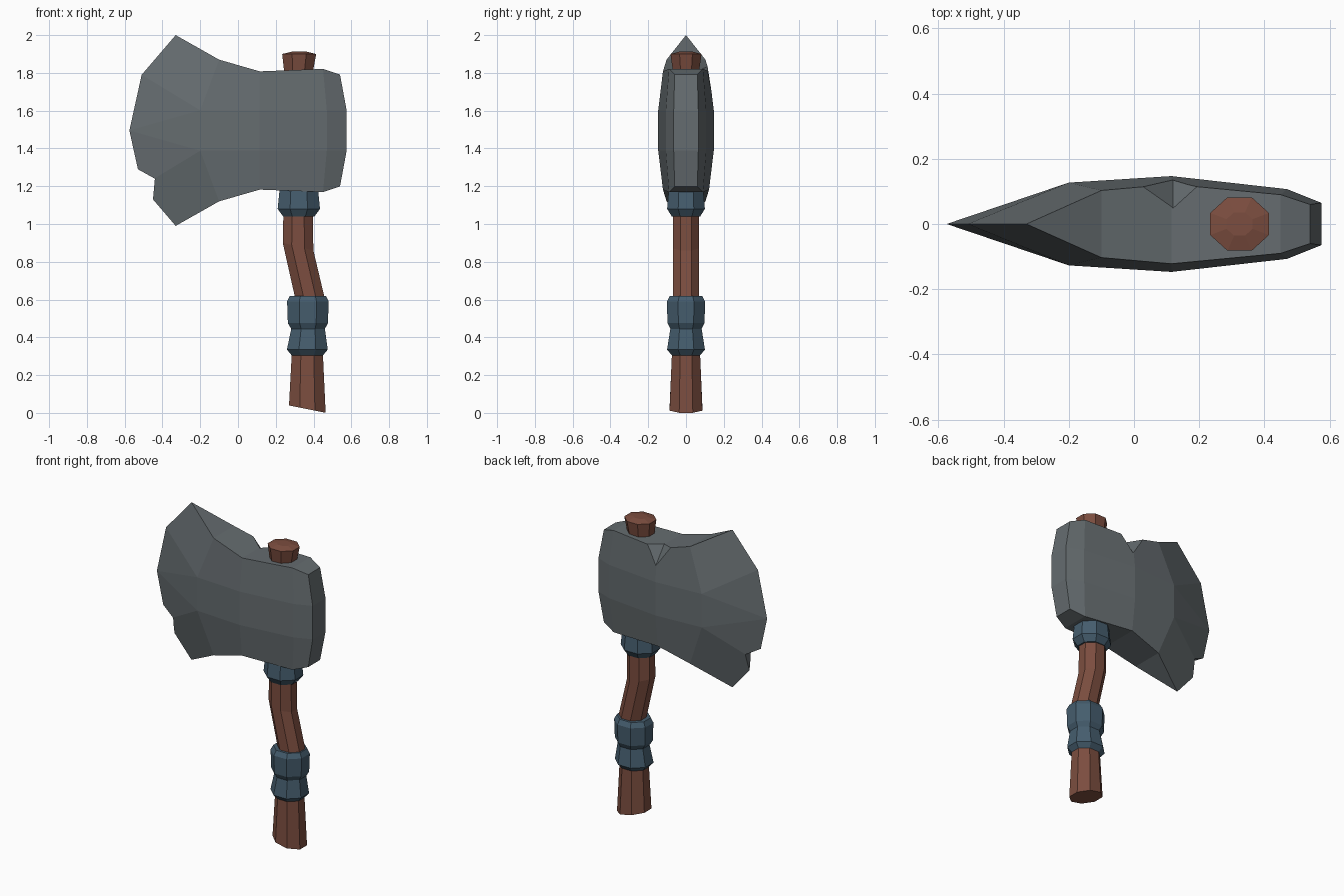
import bpy, bmesh, math

if "Cube" in bpy.data.objects:
    bpy.data.objects.remove(bpy.data.objects["Cube"])


def material(name, rgb):
    m = bpy.data.materials.new(name)
    m.diffuse_color = (*rgb, 1)
    m.use_nodes = True
    m.node_tree.nodes["Principled BSDF"].inputs["Base Color"].default_value = m.diffuse_color
    return m


STEEL = material("dark_steel", (0.13, 0.15, 0.16))
WOOD = material("wood", (0.20, 0.075, 0.05))
WRAP = material("blue_wrap", (0.06, 0.11, 0.155))


def finish(name, bm, mat=None):
    bmesh.ops.recalc_face_normals(bm, faces=bm.faces)
    me = bpy.data.meshes.new(name)
    bm.to_mesh(me)
    bm.free()
    ob = bpy.data.objects.new(name, me)
    bpy.context.collection.objects.link(ob)
    if mat:
        me.materials.append(mat)
    return ob


def octagon_loft(name, rings, mat):
    """Each ring: (x centre, half width x, half width y, z, rise of z per unit x)."""
    bm = bmesh.new()
    k = 1 / math.cos(math.pi / 8)
    loops = []
    for cx, rx, ry, z, tilt in rings:
        loop = []
        for i in range(8):
            a = math.pi / 8 + i * math.pi / 4
            dx = rx * k * math.cos(a)
            loop.append(bm.verts.new((cx + dx, ry * k * math.sin(a), z + dx * tilt)))
        loops.append(loop)
    for lo, hi in zip(loops, loops[1:]):
        for i in range(8):
            j = (i + 1) % 8
            bm.faces.new((lo[i], lo[j], hi[j], hi[i]))
    bm.faces.new(loops[0][::-1])
    bm.faces.new(loops[-1])
    return finish(name, bm, mat)


# Axe head: four columns (x mid, y mid, x end, y end, half height) and a cutting edge
ZC, MID = 1.495, 0.107
COLUMNS = [(-0.20, 0.127, -0.10, 0.103, 0.375), (0.115, 0.147, 0.115, 0.122, 0.313),
           (0.47, 0.107, 0.45, 0.09, 0.326), (0.575, 0.065, 0.54, 0.06, 0.296)]
EDGE = [(-0.33, 0.505), (-0.51, 0.295), (-0.575, 0), (-0.51, -0.295), (-0.33, -0.505)]

bm = bmesh.new()
edge = [bm.verts.new((x, 0, ZC + dz)) for x, dz in EDGE]
sides = []
for s in (-1, 1):
    cols = [[bm.verts.new((x, s * y, ZC + dz)) for x, y, dz in
             ((xe, ye, h), (xm, ym, MID), (xm, ym, -MID), (xe, ye, -h))]
            for xm, ym, xe, ye, h in COLUMNS]
    sides.append(cols)
    for a, b in zip(cols, cols[1:]):
        for i in range(3):
            bm.faces.new((a[i], a[i + 1], b[i + 1], b[i]))
    c, e = cols[0], edge
    for f in ((e[0], e[1], c[1], c[0]), (e[1], e[2], c[1]), (e[2], c[2], c[1]),
              (e[2], e[3], c[2]), (e[3], e[4], c[3], c[2])):
        bm.faces.new(f)
front, back = sides
for row, tip in ((0, edge[0]), (3, edge[4])):
    bm.faces.new((tip, front[0][row], back[0][row]))
    for i in range(3):
        bm.faces.new((front[i][row], front[i + 1][row], back[i + 1][row], back[i][row]))
for i in range(3):
    bm.faces.new((front[3][i], front[3][i + 1], back[3][i + 1], back[3][i]))
head = finish("axe_head", bm, STEEL)


def cut(target, bm):
    cutter = finish("cutter", bm)
    cutter.hide_render = True
    mod = target.modifiers.new("cut", "BOOLEAN")
    mod.operation, mod.solver, mod.object = "DIFFERENCE", "EXACT", cutter
    bpy.context.view_layer.objects.active = target
    bpy.ops.object.modifier_apply(modifier=mod.name)
    bpy.data.objects.remove(cutter)


# Notch in the cutting edge
bm = bmesh.new()
tri = [(-0.44, 1.24), (-0.62, 1.34), (-0.46, 1.02)]
near, far = [[bm.verts.new((x, y, z)) for x, z in tri] for y in (-0.3, 0.3)]
bm.faces.new(near)
bm.faces.new(far[::-1])
for i in range(3):
    j = (i + 1) % 3
    bm.faces.new((near[i], near[j], far[j], far[i]))
cut(head, bm)

# V-shaped chip on the back upper rim
bm = bmesh.new()
t = [bm.verts.new(p) for p in ((0.12, 0.003, 1.865), (0.12, 0.179, 1.645),
                               (-0.03, 0.143, 1.865), (0.27, 0.143, 1.865))]
for i in range(4):
    bm.faces.new([v for j, v in enumerate(t) if j != i])
cut(head, bm)

# Bent wooden handle, running through the head to the flared peg on top
octagon_loft("handle", [
    (0.367, 0.097, 0.087, 0.02, -0.20),
    (0.367, 0.083, 0.075, 0.30, 0),
    (0.378, 0.078, 0.070, 0.62, 0),
    (0.318, 0.081, 0.070, 0.88, -0.25),
    (0.318, 0.078, 0.070, 1.04, 0),
    (0.320, 0.075, 0.068, 1.80, 0),
    (0.324, 0.090, 0.082, 1.90, 0),
    (0.324, 0.040, 0.036, 1.912, 0)], WOOD)

# Collar under the head
octagon_loft("head_collar", [
    (0.322, 0.083, 0.075, 1.04, 0),
    (0.322, 0.112, 0.100, 1.08, 0),
    (0.322, 0.098, 0.088, 1.22, 0)], WRAP)

# Two-band grip wrap
octagon_loft("grip_wrap", [
    (0.367, 0.083, 0.075, 0.305, 0),
    (0.367, 0.108, 0.100, 0.335, 0),
    (0.371, 0.089, 0.083, 0.445, 0),
    (0.370, 0.106, 0.098, 0.475, 0),
    (0.370, 0.110, 0.101, 0.590, 0),
    (0.370, 0.095, 0.085, 0.620, 0)], WRAP)
